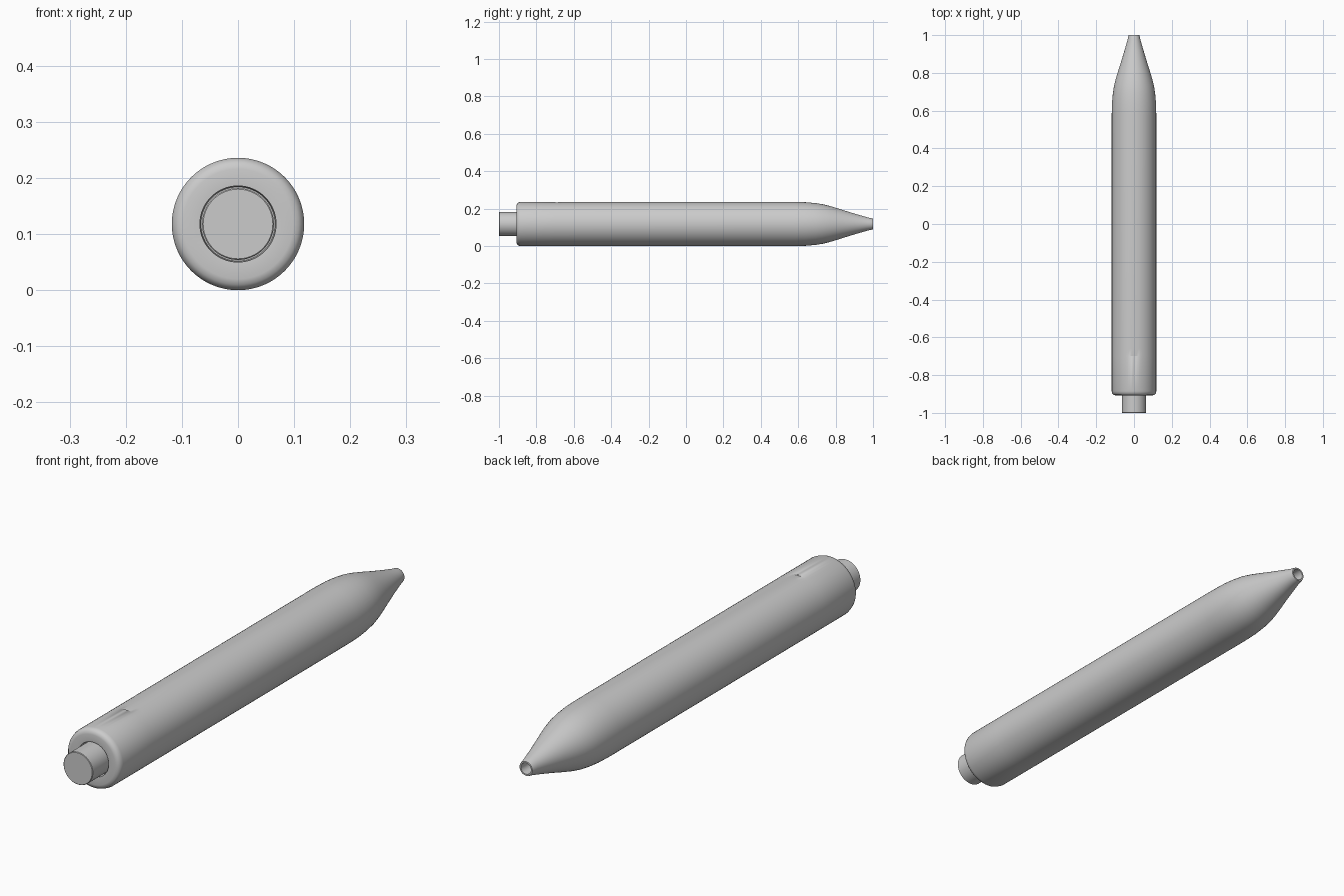
import bpy, bmesh, math

RADIUS = 0.118
SIDES = 64

if "Cube" in bpy.data.objects:
    bpy.data.objects.remove(bpy.data.objects["Cube"], do_unlink=True)

grey = bpy.data.materials.new("light_grey")
grey.use_nodes = True
colour = (0.6, 0.6, 0.6, 1)
grey.diffuse_color = colour
grey.node_tree.nodes["Principled BSDF"].inputs["Base Color"].default_value = colour


def lathe(name, profile, edit=None):
    """Turn (y, radius) points around the long axis; radius 0 closes an end."""
    bm = bmesh.new()
    rings = []
    for y, r in profile:
        count = SIDES if r else 1
        rings.append([bm.verts.new((r * math.sin(math.tau * i / SIDES), y,
                                    RADIUS + r * math.cos(math.tau * i / SIDES)))
                      for i in range(count)])
    for a, b in zip(rings, rings[1:]):
        for i in range(SIDES):
            j = (i + 1) % SIDES
            corners = [a[i % len(a)], a[j % len(a)], b[j % len(b)], b[i % len(b)]]
            bm.faces.new(list(dict.fromkeys(corners)))
    bmesh.ops.recalc_face_normals(bm, faces=bm.faces)
    if edit:
        edit(bm)
    mesh = bpy.data.meshes.new(name)
    bm.to_mesh(mesh)
    bm.free()
    mesh.materials.append(grey)
    obj = bpy.data.objects.new(name, mesh)
    bpy.context.collection.objects.link(obj)
    bpy.ops.object.select_all(action="DESELECT")
    obj.select_set(True)
    bpy.context.view_layer.objects.active = obj
    bpy.ops.object.shade_smooth_by_angle(angle=math.radians(40))
    return obj


def flatten_notch(bm):
    """Small flat nick on top of the barrel near the button."""
    for v in bm.verts:
        if -0.699 < v.co.y < -0.67:
            v.co.z = min(v.co.z, 2 * RADIUS - 0.003)


# Barrel: rounded button end, long tube, curved shoulder, tapered hollow tip
lathe("barrel", [
    (-0.88, 0), (-0.88, 0.066), (-0.905, 0.068), (-0.907, 0.098),
    (-0.904, 0.108), (-0.897, 0.115), (-0.885, RADIUS),
    (-0.70, RADIUS), (-0.698, RADIUS), (-0.66, RADIUS),
    (0.58, RADIUS), (0.64, 0.1165), (0.69, 0.112), (0.73, 0.106),
    (0.77, 0.096), (0.81, 0.084), (0.86, 0.068), (0.92, 0.05),
    (0.975, 0.034), (0.993, 0.0305), (1.0, 0.028),
    (1.0, 0.022), (0.94, 0.02), (0.8, 0.02), (0.8, 0),
], flatten_notch)

# Push button
lathe("push_button", [(-0.86, 0), (-0.86, 0.064), (-0.998, 0.064),
                      (-1.0, 0.062), (-1.0, 0)])
